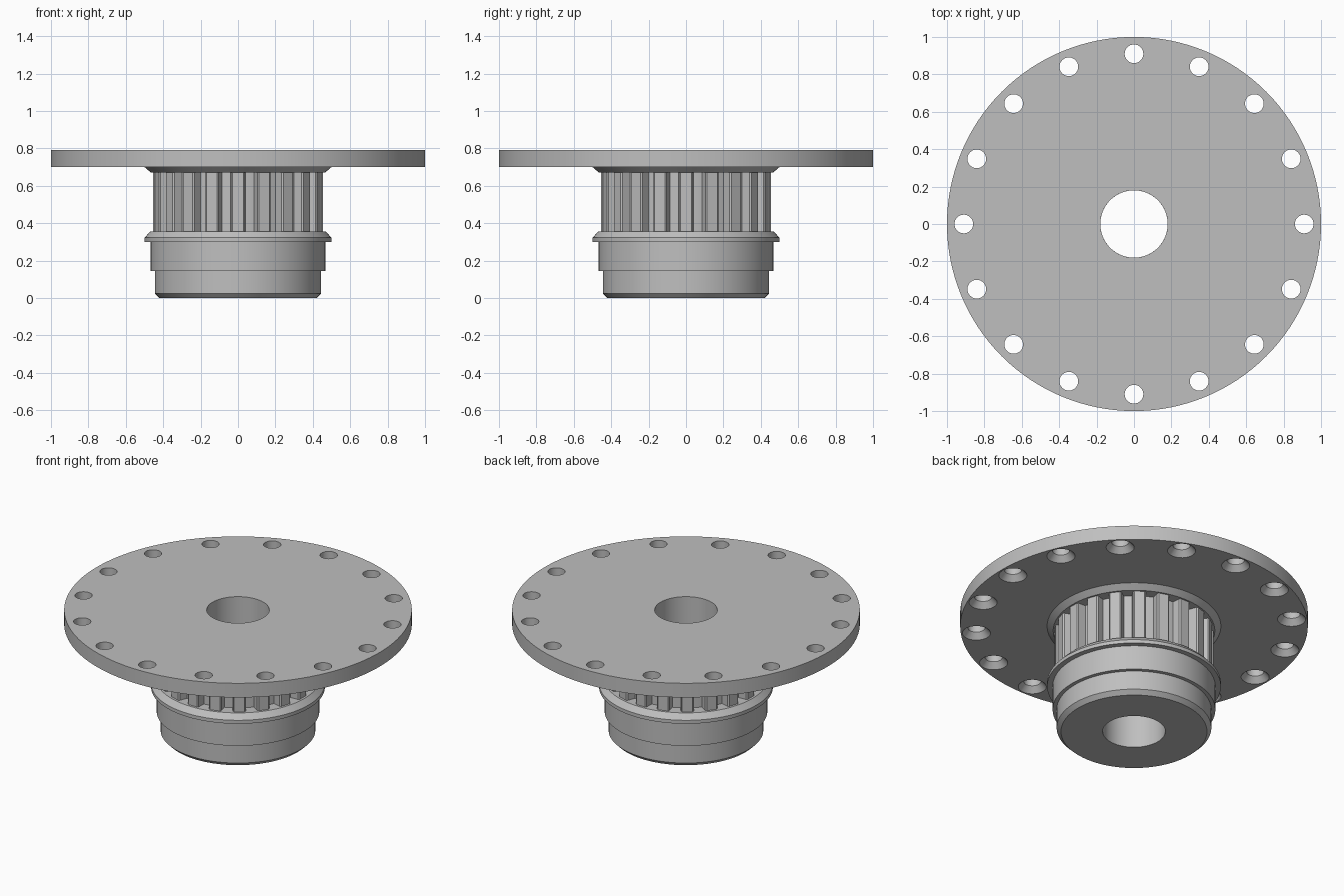
import bpy, bmesh, math
from mathutils import Matrix

cube = bpy.data.objects.get("Cube")
if cube:
    bpy.data.objects.remove(cube, do_unlink=True)

# One plain metal colour
GREY = (0.52, 0.52, 0.52, 1.0)
metal = bpy.data.materials.new("plain grey metal")
metal.use_nodes = True
metal.diffuse_color = GREY
metal.node_tree.nodes["Principled BSDF"].inputs["Base Color"].default_value = GREY


def finish(name, bm):
    """Turn a bmesh into a named, coloured object."""
    bmesh.ops.recalc_face_normals(bm, faces=bm.faces[:])
    mesh = bpy.data.meshes.new(name)
    bm.to_mesh(mesh)
    bm.free()
    mesh.materials.append(metal)
    obj = bpy.data.objects.new(name, mesh)
    bpy.context.collection.objects.link(obj)
    return obj


def lathe(bm, profile, steps, matrix=Matrix()):
    """Revolve a closed (radius, z) loop; points on the axis are merged."""
    rings = []
    for i in range(steps):
        a = math.tau * i / steps
        rings.append([bm.verts.new(matrix @ Matrix.Rotation(a, 4, 'Z') @
                                   Matrix.Translation((r, 0, z)).to_translation())
                      for r, z in profile])
    n = len(profile)
    for i in range(steps):
        here, there = rings[i], rings[(i + 1) % steps]
        for j in range(n):
            k = (j + 1) % n
            if profile[j][0] == 0 and profile[k][0] == 0:
                continue
            bm.faces.new((here[j], there[j], there[k], here[k]))
    bmesh.ops.remove_doubles(bm, verts=bm.verts[:], dist=1e-5)


def smooth(obj):
    bpy.ops.object.select_all(action='DESELECT')
    obj.select_set(True)
    bpy.context.view_layer.objects.active = obj
    bpy.ops.object.shade_smooth_by_angle(angle=math.radians(25))


BORE = 0.18
PLATE_LOW, PLATE_TOP = 0.70, 0.79
BELT_LOW, BELT_TOP = 0.355, 0.67
ROOT, TIP = 0.40, 0.455
TEETH, HOLES = 20, 16

# Hub: stepped boss, lower rim, belt track and flared upper rim
bm = bmesh.new()
lathe(bm, [(BORE, 0), (0.42, 0), (0.445, 0.025), (0.445, 0.145), (0.468, 0.145),
           (0.468, 0.30), (0.50, 0.30), (0.50, 0.322), (0.47, BELT_LOW),
           (ROOT, BELT_LOW), (ROOT, BELT_TOP), (0.465, BELT_TOP),
           (0.50, PLATE_LOW), (BORE, PLATE_LOW)], 96)
smooth(finish("hub", bm))

# Belt teeth: tapered prisms around the track
bm = bmesh.new()
outline = [(ROOT - 0.02, -0.041), (TIP - 0.008, -0.037), (TIP, -0.030),
           (TIP, 0.030), (TIP - 0.008, 0.037), (ROOT - 0.02, 0.041)]
for i in range(TEETH):
    turn = Matrix.Rotation(math.tau * i / TEETH, 4, 'Z')
    low = [bm.verts.new(turn @ Matrix.Translation((x, y, BELT_LOW)).to_translation())
           for x, y in outline]
    top = [bm.verts.new(turn @ Matrix.Translation((x, y, BELT_TOP)).to_translation())
           for x, y in outline]
    bm.faces.new(low)
    bm.faces.new(top)
    for j in range(len(outline)):
        k = (j + 1) % len(outline)
        bm.faces.new((low[j], low[k], top[k], top[j]))
finish("belt_teeth", bm)

# Mounting plate: wide disc with the central bore
bm = bmesh.new()
lathe(bm, [(BORE, PLATE_LOW), (1, PLATE_LOW), (1, PLATE_TOP), (BORE, PLATE_TOP)], 128)
plate = finish("mounting_plate", bm)

# Bolt holes, countersunk from below
bm = bmesh.new()
for i in range(HOLES):
    place = Matrix.Rotation(math.tau * i / HOLES, 4, 'Z') @ Matrix.Translation((0.91, 0, 0))
    lathe(bm, [(0, 0.69), (0.09, 0.69), (0.05, 0.735), (0.05, 0.83), (0, 0.83)], 32, place)
cutter = finish("bolt_hole_cutter", bm)
cutter.hide_render = True

cut = plate.modifiers.new("bolt holes", 'BOOLEAN')
cut.operation = 'DIFFERENCE'
cut.solver = 'EXACT'
cut.object = cutter
bpy.context.view_layer.objects.active = plate
bpy.ops.object.modifier_apply(modifier=cut.name)
bpy.data.objects.remove(cutter, do_unlink=True)
smooth(plate)
